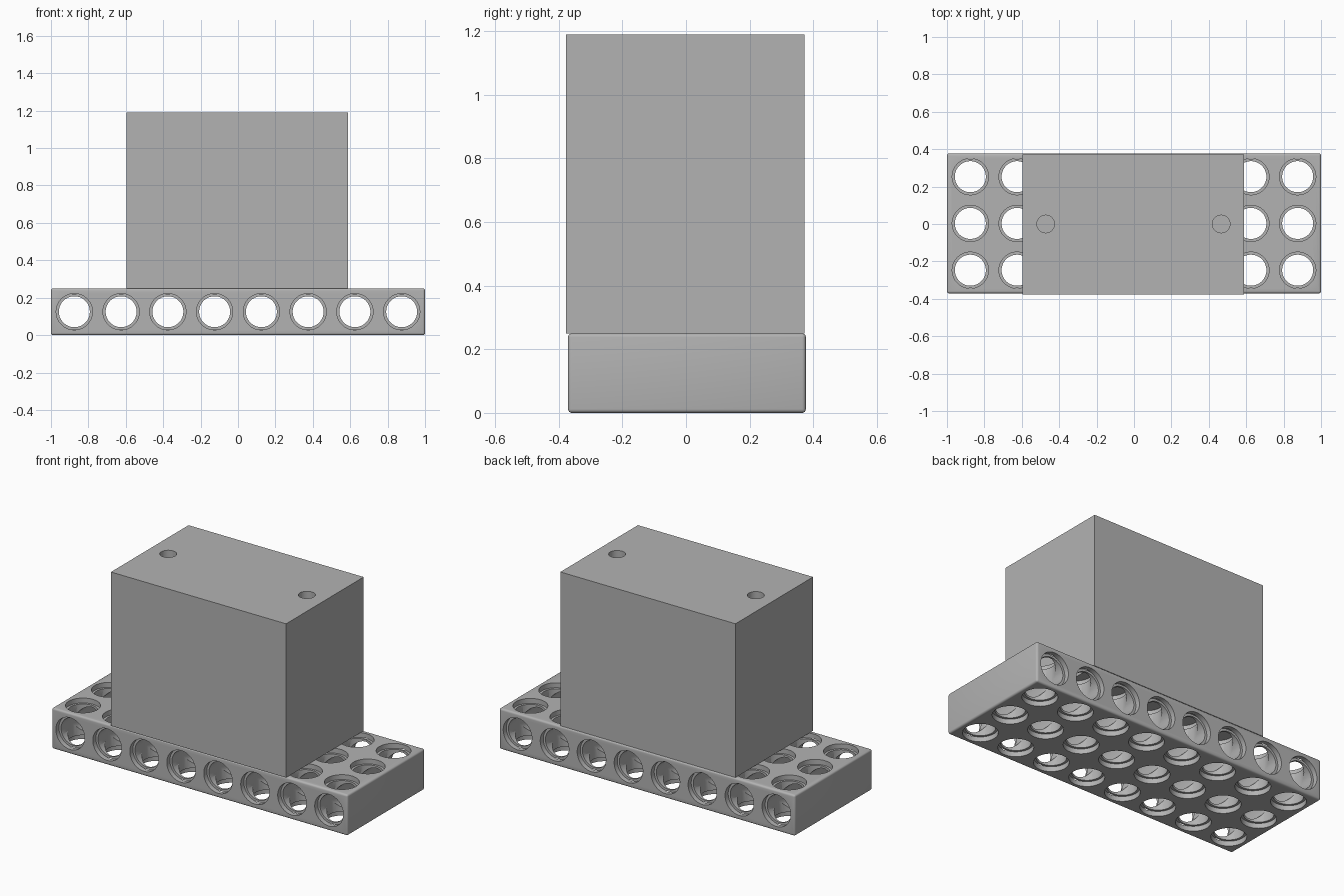
import bpy, bmesh, math
from mathutils import Matrix, Vector

cube = bpy.data.objects.get("Cube")
if cube:
    bpy.data.objects.remove(cube, do_unlink=True)

grey = bpy.data.materials.new("plain_grey")
grey.use_nodes = True
colour = (0.45, 0.45, 0.45, 1)
grey.diffuse_color = colour
grey.node_tree.nodes["Principled BSDF"].inputs["Base Color"].default_value = colour


def add_object(name, bm):
    bmesh.ops.recalc_face_normals(bm, faces=bm.faces)
    mesh = bpy.data.meshes.new(name)
    bm.to_mesh(mesh)
    bm.free()
    mesh.materials.append(grey)
    obj = bpy.data.objects.new(name, mesh)
    bpy.context.collection.objects.link(obj)
    return obj


def block(name, low, high, round_edges=0):
    low, high = Vector(low), Vector(high)
    bm = bmesh.new()
    bmesh.ops.create_cube(bm, size=1, matrix=Matrix.Translation((low + high) / 2)
                          @ Matrix.Diagonal((*(high - low), 1)))
    if round_edges:
        bmesh.ops.bevel(bm, geom=bm.edges[:], offset=round_edges, segments=4,
                        profile=0.5, affect='EDGES')
    return add_object(name, bm)


def add_lathe(bm, profile, place, sides=48):
    """Spin a radius/height profile into a closed solid and place it."""
    rings = []
    for r, h in profile:
        angles = [math.tau * (i + 0.5) / sides for i in range(sides)]
        rings.append([bm.verts.new(place @ Vector((r * math.cos(a), r * math.sin(a), h)))
                      for a in angles])
    for a, b in zip(rings, rings[1:]):
        for i in range(sides):
            j = (i + 1) % sides
            bm.faces.new((a[i], a[j], b[j], b[i]))
    bm.faces.new(rings[0][::-1])
    bm.faces.new(rings[-1])


def cut(obj, profile, places):
    bm = bmesh.new()
    for place in places:
        add_lathe(bm, profile, place)
    cutter = add_object("hole_cutter", bm)
    cutter.hide_render = True
    mod = obj.modifiers.new("holes", 'BOOLEAN')
    mod.operation = 'DIFFERENCE'
    mod.solver = 'EXACT'
    mod.object = cutter
    bpy.context.view_layer.objects.active = obj
    bpy.ops.object.modifier_apply(modifier=mod.name)
    bpy.data.objects.remove(cutter, do_unlink=True)


def counterbored(half, bore=0.083, rim=0.097, depth=0.03):
    # Through hole with a shallow wider recess at each end
    inner, outer = half - depth, half + 0.05
    return [(rim, -outer), (rim, -inner), (bore, -inner),
            (bore, inner), (rim, inner), (rim, outer)]


# Perforated base beam
mid_y, mid_z, pitch = 0.003, 0.125, 0.25
base = block("base_beam", (-1, -0.371, 0), (1, 0.377, 0.25), 0.012)
columns = [(i - 3.5) * pitch for i in range(8)]
rows = [mid_y + j * pitch for j in (-1, 0, 1)]
cut(base, counterbored(mid_z),
    [Matrix.Translation((x, y, mid_z)) for x in columns for y in rows])
turn = Matrix.Rotation(math.pi / 2, 4, 'X')
cut(base, counterbored(0.374, bore=0.0828),
    [Matrix.Translation((x, mid_y, mid_z)) @ turn for x in columns])

# Solid body with two screw holes in its top
body = block("body_block", (-0.595, -0.377, 0.25), (0.589, 0.372, 1.19))
cut(body, [(0.047, -0.3), (0.047, 0.05)],
    [Matrix.Translation((x, 0, 1.19)) for x in (-0.472, 0.466)])

# Smooth shading with crisp edges
for obj in (base, body):
    bpy.ops.object.select_all(action='DESELECT')
    obj.select_set(True)
    bpy.context.view_layer.objects.active = obj
    bpy.ops.object.shade_smooth_by_angle(angle=math.radians(35))
